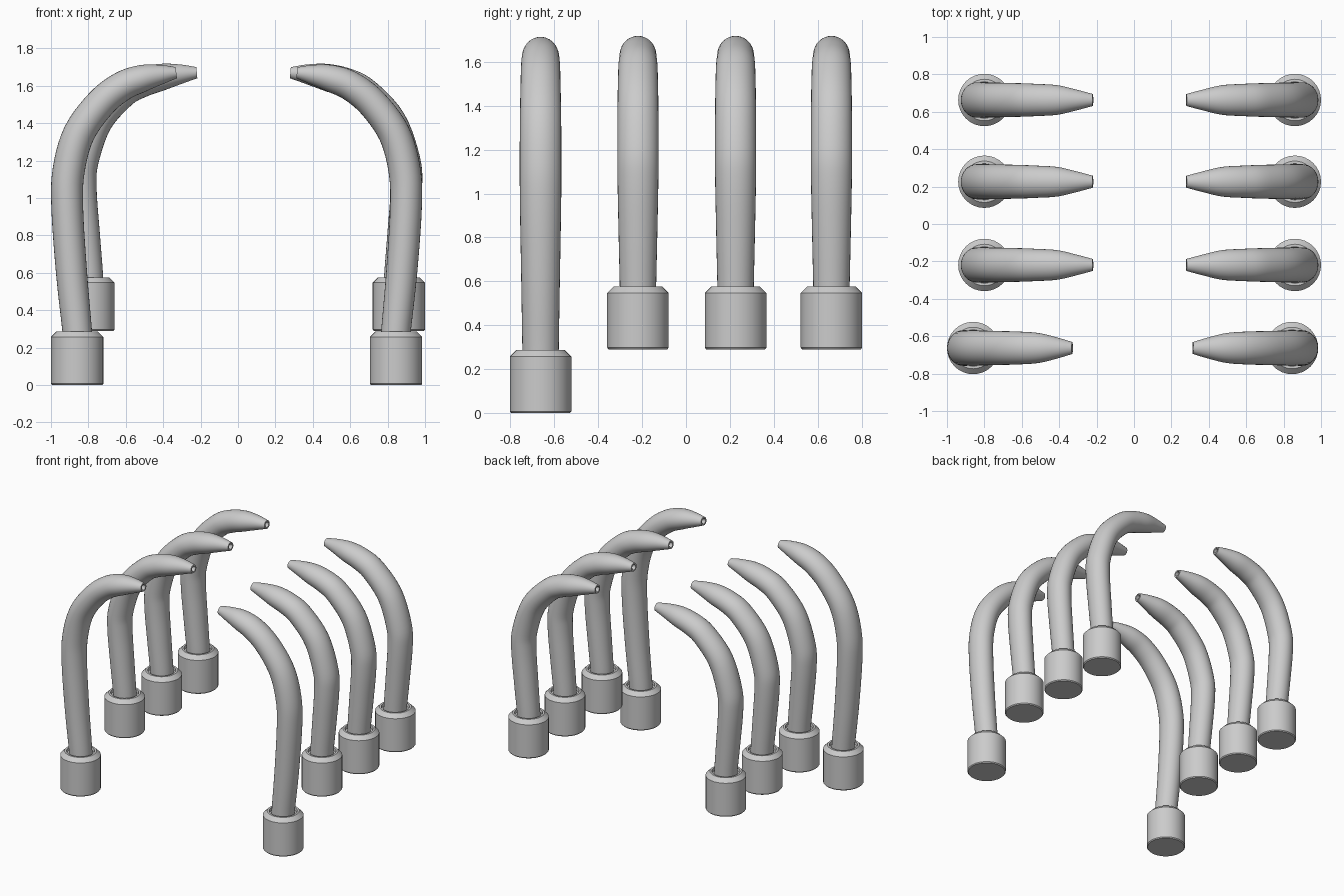
import bpy, bmesh, math
from mathutils import Vector

if "Cube" in bpy.data.objects:
    bpy.data.objects.remove(bpy.data.objects["Cube"])

SIDES = 32
# Arm centreline stations: inward offset, height, radius in bend plane, radius across
FRONT = [(0, .24, .078, .082), (0, .29, .079, .083), (-.03, .6, .083, .088),
         (-.053, .95, .085, .094), (-.045, 1.15, .086, .095), (.01, 1.345, .085, .094),
         (.125, 1.505, .082, .091), (.24, 1.597, .079, .088), (.35, 1.64, .072, .08),
         (.45, 1.66, .052, .056), (.53, 1.67, .03, .032)]
BACK = [(0, .53, .078, .082), (0, .58, .079, .083), (-.02, .8, .082, .088),
        (-.04, 1.05, .084, .093), (-.03, 1.2, .085, .094), (.045, 1.41, .084, .093),
        (.18, 1.56, .081, .09), (.28, 1.615, .079, .086), (.39, 1.646, .072, .079),
        (.49, 1.662, .053, .056), (.58, 1.67, .03, .032)]
# Socket: radius, height
CUP = [(0, 0), (.134, 0), (.14, .007), (.14, .257), (.111, .286), (.097, .286), (.094, .265), (0, .265)]


def smooth_path(pts, n=5):
    """Catmull-Rom interpolation through the stations."""
    p = [Vector(q) for q in pts]
    p = [2 * p[0] - p[1]] + p + [2 * p[-1] - p[-2]]
    out = []
    for i in range(1, len(p) - 2):
        a, b, c, d = p[i - 1:i + 3]
        for k in range(n):
            t = k / n
            out.append(.5 * (2 * b + (c - a) * t + (2 * a - 5 * b + 4 * c - d) * t * t
                             + (3 * b - a - 3 * c + d) * t ** 3))
    return out + [p[-2]]


def skin(name, rings, loc):
    """Skin a list of rings, cap both ends and shade by angle."""
    bm = bmesh.new()
    vs = [[bm.verts.new(c) for c in r] for r in rings]
    for a, b in zip(vs, vs[1:]):
        for j in range(SIDES):
            k = (j + 1) % SIDES
            bm.faces.new((a[j], a[k], b[k], b[j]))
    bm.faces.new(vs[0])
    bm.faces.new(vs[-1])
    bmesh.ops.recalc_face_normals(bm, faces=bm.faces)
    me = bpy.data.meshes.new(name)
    bm.to_mesh(me)
    bm.free()
    ob = bpy.data.objects.new(name, me)
    ob.location = loc
    bpy.context.collection.objects.link(ob)
    bpy.ops.object.select_all(action='DESELECT')
    ob.select_set(True)
    bpy.context.view_layer.objects.active = ob
    bpy.ops.object.shade_smooth_by_angle(angle=math.radians(35))


def arm(name, stations, x, y, inward):
    path = smooth_path(stations)
    frames = []
    for i, p in enumerate(path):
        q, r = path[max(i - 1, 0)], path[min(i + 1, len(path) - 1)]
        t = Vector((r[0] - q[0], r[1] - q[1])).normalized()
        frames.append((p[0], p[1], p[2], p[3], t))
    # Small bore sunk into the tip
    u, z, a, b, t = frames[-1]
    frames.append((u, z, a * .65, b * .65, t))
    frames.append((u - t.x * .04, z - t.y * .04, a * .65, b * .65, t))
    rings = []
    for u, z, a, b, t in frames:
        ring = []
        for j in range(SIDES):
            w = 2 * math.pi * j / SIDES
            s = a * math.cos(w)
            ring.append((inward * (u + t.y * s), b * math.sin(w), z - t.x * s))
        rings.append(ring)
    skin(name, rings, (x, y, 0))


def socket(name, x, y, z):
    rings = []
    for r, h in CUP[1:-1] + [(.06, .265)]:
        rings.append([(r * math.cos(2 * math.pi * j / SIDES),
                       r * math.sin(2 * math.pi * j / SIDES), h) for j in range(SIDES)])
    skin(name, rings, (x, y, z))


# Four pairs of curved arms; the front pair is longer and stands on the ground
for i, y in enumerate((-.663, -.219, .226, .663)):
    front = i == 0
    for side, x in (("left", -.86 if front else -.80), ("right", .845 if front else .86)):
        inward = 1 if side == "left" else -1
        arm(f"curved_arm_{side}_{i + 1}", FRONT if front else BACK, x, y, inward)
        socket(f"socket_{side}_{i + 1}", x, y, 0 if front else .29)
